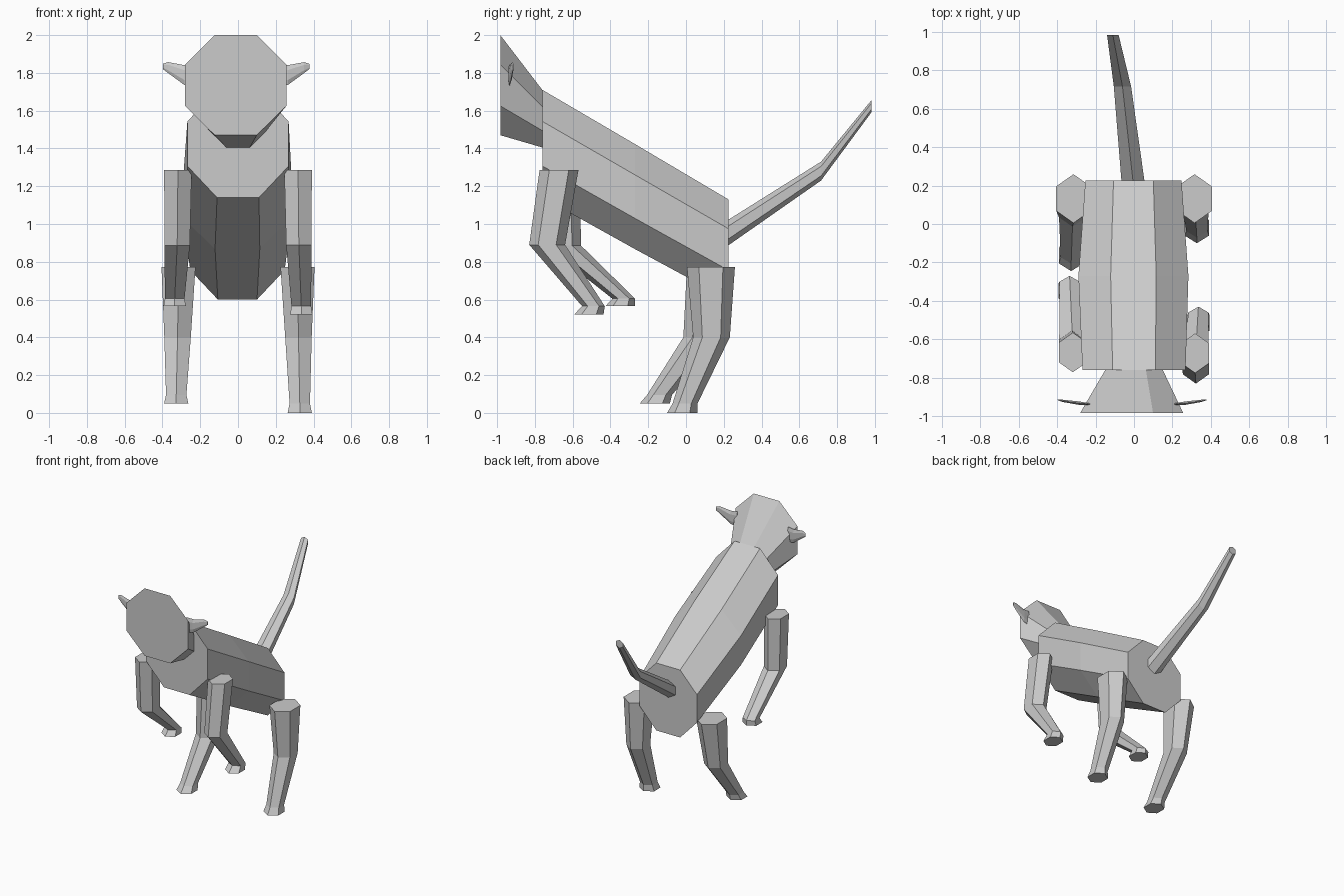
import bpy
import bmesh
import math

cube = bpy.data.objects.get("Cube")
if cube:
    bpy.data.objects.remove(cube, do_unlink=True)

GREY = (0.6, 0.6, 0.6, 1.0)
mat = bpy.data.materials.new("plain grey")
mat.use_nodes = True
mat.diffuse_color = GREY
mat.node_tree.nodes["Principled BSDF"].inputs["Base Color"].default_value = GREY


def loft(name, sides, axis, rings):
    """Skin polygon rings (centre, half width, half height) lying across an axis."""
    bm = bmesh.new()
    step = math.tau / sides
    # octagons rest on flats; hexagons have flat sides and points top and bottom
    flat_u = math.cos(step / 2)
    flat_v = flat_u if sides == 8 else 1.0
    loops = []
    for (x, y, z), half_u, half_v in rings:
        loop = []
        for i in range(sides):
            a = step * (i + 0.5)
            u = half_u / flat_u * math.cos(a)
            v = half_v / flat_v * math.sin(a)
            offset = {"x": (0, u, v), "y": (u, 0, v), "z": (u, v, 0)}[axis]
            loop.append(bm.verts.new((x + offset[0], y + offset[1], z + offset[2])))
        loops.append(loop)
    for low, high in zip(loops, loops[1:]):
        for i in range(sides):
            j = (i + 1) % sides
            bm.faces.new((low[i], low[j], high[j], high[i]))
    bm.faces.new(loops[0])
    bm.faces.new(loops[-1])
    bmesh.ops.recalc_face_normals(bm, faces=bm.faces)
    mesh = bpy.data.meshes.new(name)
    bm.to_mesh(mesh)
    bm.free()
    mesh.materials.append(mat)
    obj = bpy.data.objects.new(name, mesh)
    bpy.context.collection.objects.link(obj)
    return obj


# Sloping body, slightly wider in the middle
loft("body", 8, "y", [
    ((0, -0.76, 1.425), 0.268, 0.285),
    ((-0.003, -0.27, 1.145), 0.286, 0.278),
    ((-0.003, 0.225, 0.865), 0.25, 0.265),
])

# Head flaring forward to a flat face
loft("head", 8, "y", [
    ((0, -0.76, 1.557), 0.15, 0.152),
    ((-0.012, -0.983, 1.735), 0.268, 0.265),
])

# Bent tail
loft("tail", 6, "y", [
    ((-0.005, 0.22, 0.952), 0.06, 0.068),
    ((-0.06, 0.715, 1.28), 0.045, 0.05),
    ((-0.11, 0.983, 1.625), 0.03, 0.032),
])

# Thin ears
for side, sign, shift in (("left", 1, 0), ("right", -1, -0.02)):
    loft(side + "_ear", 6, "x", [
        ((sign * 0.21 + shift, -0.937, 1.785), 0.004, 0.06),
        ((sign * 0.265 + shift, -0.932, 1.789), 0.009, 0.052),
        ((sign * 0.35 + shift, -0.92, 1.828), 0.006, 0.029),
        ((sign * 0.378 + shift, -0.914, 1.834), 0.002, 0.014),
    ])

# Leg joints: y and z of hip, knee, ankle and sole, with shared sizes per pair
FRONT_X = (0.318, 0.322, 0.335, 0.335)
FRONT_SIZE = ((0.073, 0.103), (0.067, 0.095), (0.052, 0.06), (0.059, 0.078))
BACK_X = (0.315, 0.32, 0.327, 0.327)
BACK_SIZE = ((0.09, 0.127), (0.07, 0.097), (0.054, 0.066), (0.064, 0.08))
LEGS = {
    "front_left_leg": (1, FRONT_X, FRONT_SIZE,
                       ((-0.672, 1.287), (-0.735, 0.89), (-0.49, 0.565), (-0.515, 0.52))),
    "front_right_leg": (-1, FRONT_X, FRONT_SIZE,
                        ((-0.668, 1.287), (-0.65, 0.885), (-0.33, 0.605), (-0.348, 0.565))),
    "back_left_leg": (1, BACK_X, BACK_SIZE,
                      ((0.132, 0.772), (0.135, 0.4), (-0.005, 0.05), (-0.02, 0))),
    "back_right_leg": (-1, BACK_X, BACK_SIZE,
                       ((0.132, 0.772), (0.083, 0.4), (-0.14, 0.095), (-0.165, 0.05))),
}
for name, (sign, xs, sizes, joints) in LEGS.items():
    loft(name, 6, "z", [((sign * x, y, z), w, d)
                        for x, (w, d), (y, z) in zip(xs, sizes, joints)])
